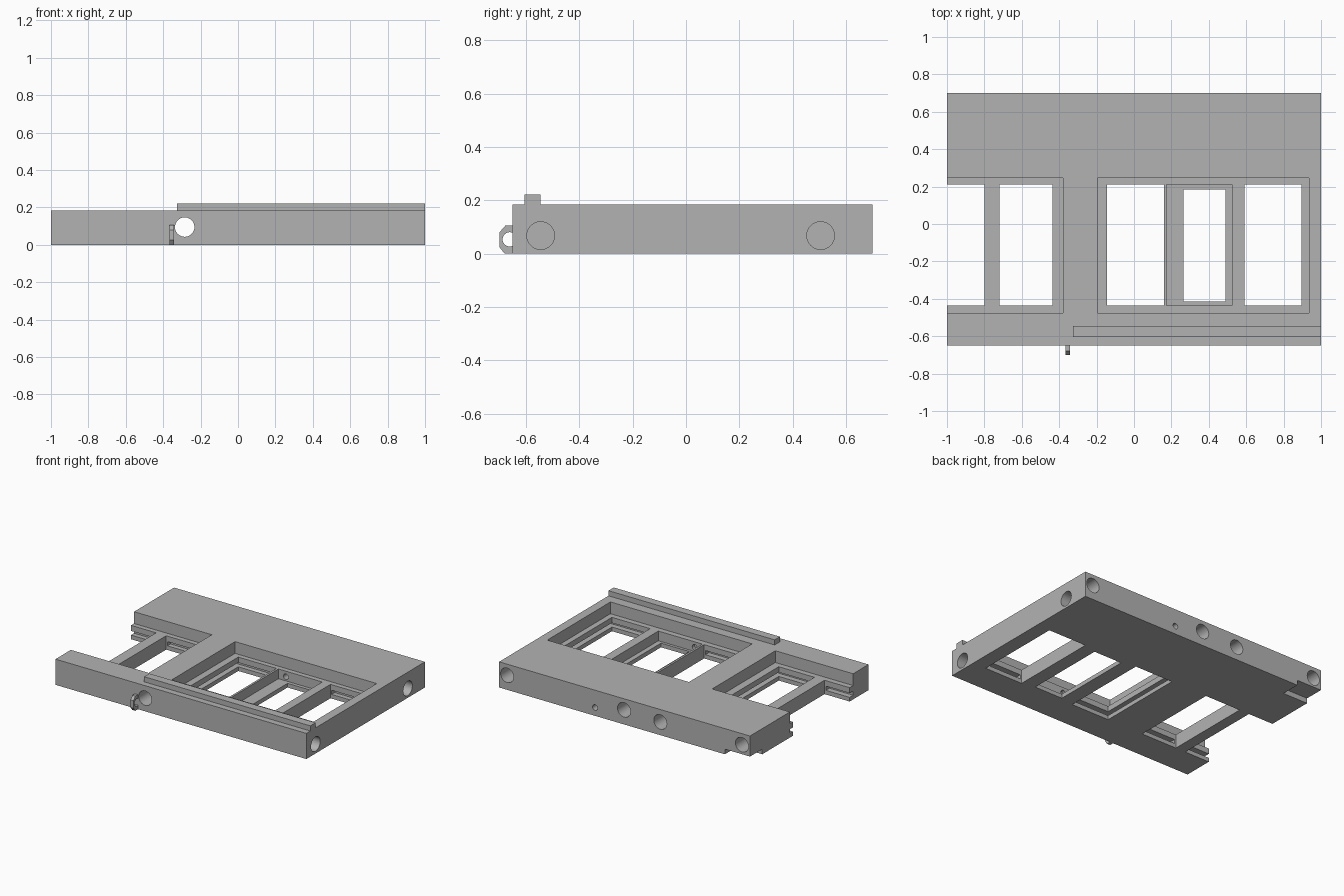
import bpy, bmesh, math
from mathutils import Matrix, Vector

cube = bpy.data.objects.get("Cube")
if cube:
    bpy.data.objects.remove(cube, do_unlink=True)

grey = bpy.data.materials.new("plain_grey")
grey.use_nodes = True
grey.diffuse_color = (0.45, 0.45, 0.45, 1)
grey.node_tree.nodes["Principled BSDF"].inputs["Base Color"].default_value = (0.45, 0.45, 0.45, 1)


def finish(name, bm):
    bmesh.ops.recalc_face_normals(bm, faces=bm.faces)
    mesh = bpy.data.meshes.new(name)
    bm.to_mesh(mesh)
    bm.free()
    mesh.materials.append(grey)
    obj = bpy.data.objects.new(name, mesh)
    bpy.context.collection.objects.link(obj)
    return obj


def box(name, x, y, z):
    bm = bmesh.new()
    lo, hi = Vector((x[0], y[0], z[0])), Vector((x[1], y[1], z[1]))
    size = hi - lo
    bmesh.ops.create_cube(bm, size=1, matrix=Matrix.Translation((lo + hi) / 2)
                          @ Matrix.Diagonal((*size, 1)))
    return finish(name, bm)


def rod(name, start, end, radius, sides=32):
    a, b = Vector(start), Vector(end)
    turn = (b - a).to_track_quat('Z', 'Y').to_matrix().to_4x4()
    bm = bmesh.new()
    bmesh.ops.create_cone(bm, cap_ends=True, segments=sides, radius1=radius, radius2=radius,
                          depth=(b - a).length, matrix=Matrix.Translation((a + b) / 2) @ turn)
    return finish(name, bm)


def cut(target, cutter):
    mod = target.modifiers.new("cut", 'BOOLEAN')
    mod.operation, mod.solver, mod.object = 'DIFFERENCE', 'EXACT', cutter
    bpy.context.view_layer.update()
    deps = bpy.context.evaluated_depsgraph_get()
    mesh = bpy.data.meshes.new_from_object(target.evaluated_get(deps))
    target.modifiers.clear()
    target.data = mesh
    bpy.data.objects.remove(cutter, do_unlink=True)


def smooth(obj):
    bpy.ops.object.select_all(action='DESELECT')
    obj.select_set(True)
    bpy.context.view_layer.objects.active = obj
    bpy.ops.object.shade_smooth_by_angle(angle=math.radians(30))


TOP, LEDGE, SHELF = 0.185, 0.1, 0.03
FRONT, BACK = -0.65, 0.7
OUTER_Y, INNER_Y = (-0.475, 0.245), (-0.435, 0.21)
body = box("main_block", (-1, 1), (FRONT, BACK), (0, TOP))

# Shallow pockets, the left-hand one open at the end
for x in ((-0.195, 0.935), (-1.1, -0.38)):
    cut(body, box("pocket_cutter", x, OUTER_Y, (LEDGE, 0.3)))

# Through windows, each with a groove around its outer walls
for window, groove in (((-0.145, 0.16), (-0.19, 0.15)),
                       ((0.59, 0.895), (0.6, 0.935)),
                       ((-0.72, -0.435), (-0.71, -0.38)),
                       ((-1.1, -0.8), (-1.1, -0.81))):
    cut(body, box("window_cutter", window, INNER_Y, (-0.1, 0.15)))
    cut(body, box("groove_cutter", groove, OUTER_Y, (SHELF, 0.06)))

# Middle window with a low shelf
cut(body, box("shelf_cutter", (0.175, 0.525), INNER_Y, (SHELF, 0.15)))
cut(body, box("middle_window_cutter", (0.265, 0.49), (-0.415, 0.185), (-0.1, 0.15)))

# Notch under the back corner
cut(body, box("notch_cutter", (-1.1, -0.8), (0.56, 0.8), (-0.1, 0.037)))

# Round holes: through, back, right side and the small pin hole
R = 0.052
cut(body, rod("through_hole_cutter", (-0.285, -0.8, 0.095), (-0.285, 0.8, 0.095), R))
for x in (-0.936, 0.004, 0.936):
    cut(body, rod("back_hole_cutter", (x, 0.8, 0.105), (x, 0.58, 0.105), R))
for y in (-0.545, 0.505):
    cut(body, rod("side_hole_cutter", (1.1, y, 0.068), (0.85, y, 0.068), R))
cut(body, rod("pin_hole_cutter", (0.235, 0.8, 0.06), (0.235, -0.46, 0.06), 0.02, 16))
smooth(body)

# Raised rail on the front edge
box("top_rail", (-0.325, 1), (-0.605, -0.545), (TOP, 0.222))

# Chamfered loop on the front face
profile = [(FRONT, 0), (-0.68, 0), (-0.7, 0.025), (-0.7, 0.08), (-0.678, 0.105), (FRONT, 0.105)]
bm = bmesh.new()
face = bm.faces.new([bm.verts.new((-0.367, y, z)) for y, z in profile])
side = bmesh.ops.extrude_face_region(bm, geom=[face])
bmesh.ops.translate(bm, vec=(0.024, 0, 0),
                    verts=[v for v in side["geom"] if isinstance(v, bmesh.types.BMVert)])
loop = finish("front_loop", bm)
cut(loop, rod("loop_hole_cutter", (-0.5, -0.661, 0.054), (-0.2, -0.661, 0.054), 0.027, 24))
smooth(loop)
